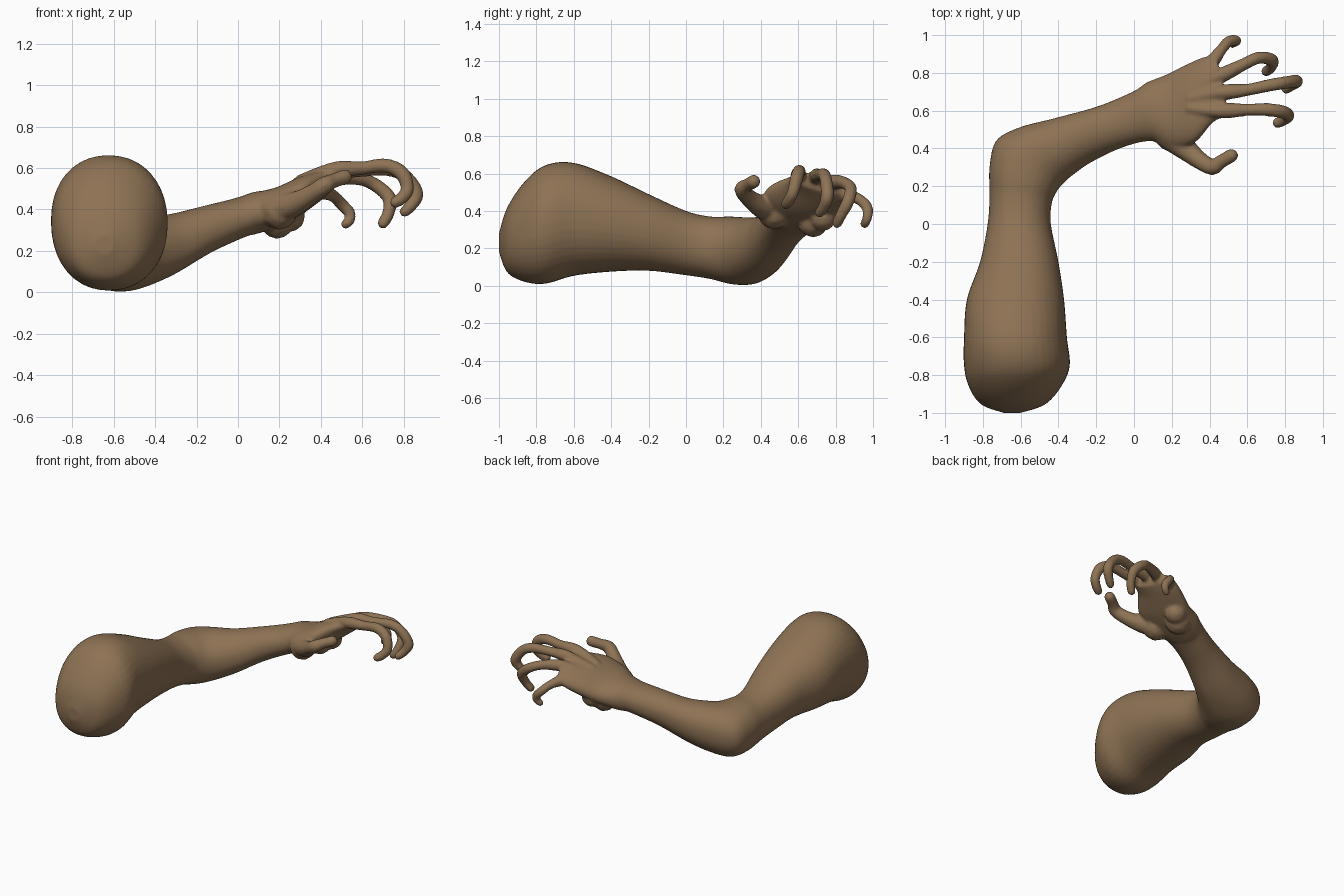
import bpy, bmesh, math
from mathutils import Vector

bm = bmesh.new()


def smooth_rows(rows, steps):
    """Catmull-Rom interpolation through rows of numbers."""
    out = []
    n = len(rows)
    for i in range(n - 1):
        p = [rows[max(0, min(n - 1, i + k))] for k in (-1, 0, 1, 2)]
        for s in range(steps):
            t = s / steps
            out.append([0.5 * (2 * b + (c - a) * t + (2 * a - 5 * b + 4 * c - d) * t * t
                               + (3 * b - a - 3 * c + d) * t ** 3)
                        for a, b, c, d in zip(*p)])
    return out + [list(rows[-1])]


def loft(rows, sides=40):
    """Each row: inner edge xyz, outer edge xyz, half thickness."""
    rings = []
    for r in smooth_rows(rows, 6):
        a, b, h = Vector(r[:3]), Vector(r[3:6]), r[6]
        mid, half = (a + b) / 2, (b - a) / 2
        d = half.normalized()
        up = (Vector((0, 0, 1)) - d * d.z).normalized()
        ring = []
        for k in range(sides):
            t = 2 * math.pi * k / sides
            c, s = math.cos(t), math.sin(t)
            c = math.copysign(abs(c) ** 0.93, c)
            s = math.copysign(abs(s) ** 0.93, s)
            ring.append(bm.verts.new(mid + half * c + up * h * s))
        rings.append(ring)
    for p, q in zip(rings, rings[1:]):
        for k in range(sides):
            j = (k + 1) % sides
            bm.faces.new((p[k], p[j], q[j], q[k]))
    bm.faces.new(rings[0][::-1])
    bm.faces.new(rings[-1])


def ball(p, r):
    res = bmesh.ops.create_icosphere(bm, subdivisions=2, radius=r)
    bmesh.ops.translate(bm, verts=res["verts"], vec=p)


def digit(rows, steps=9):
    """Chain of balls through x, y, z, radius."""
    for r in smooth_rows(rows, steps):
        ball(r[:3], r[3])


# Upper arm, elbow and forearm
loft([
    (-.60, -1.0, .23, -.69, -1.0, .23, .05),
    (-.47, -.955, .245, -.81, -.955, .245, .175),
    (-.385, -.86, .29, -.875, -.86, .29, .27),
    (-.34, -.75, .328, -.90, -.75, .328, .317),
    (-.355, -.60, .355, -.90, -.60, .355, .302),
    (-.37, -.40, .33, -.885, -.40, .33, .255),
    (-.40, -.20, .285, -.815, -.20, .285, .205),
    (-.44, 0, .228, -.775, 0, .228, .172),
    (-.435, .11, .203, -.765, .15, .203, .167),
    (-.41, .17, .19, -.765, .30, .19, .18),
    (-.37, .22, .19, -.73, .44, .18, .18),
    (-.31, .27, .205, -.61, .51, .195, .168),
    (-.23, .325, .24, -.42, .56, .225, .145),
    (-.10, .39, .31, -.20, .62, .295, .118),
    (.02, .43, .355, -.04, .685, .35, .103),
    (.10, .44, .39, .04, .725, .375, .10),
    (.14, .44, .41, .09, .745, .39, .09),
])
# Palm
loft([
    (.04, .46, .365, .00, .69, .355, .09),
    (.10, .44, .39, .06, .745, .37, .10),
    (.20, .40, .435, .17, .79, .385, .095),
    (.32, .43, .50, .28, .845, .43, .09),
    (.42, .54, .56, .38, .885, .47, .065),
    (.49, .565, .585, .44, .875, .51, .04),
])
# Heel of the palm
ball((.19, .68, .342), .085)
ball((.25, .73, .365), .075)
ball((.20, .47, .39), .09)

# Fingers with tendons on the back of the hand
digit([(.30, .61, .54, .03), (.42, .60, .582, .036), (.50, .60, .595, .042), (.60, .605, .60, .034),
       (.71, .605, .612, .036), (.79, .592, .575, .037), (.818, .572, .50, .033),
       (.79, .55, .455, .032), (.76, .535, .435, .029)])
digit([(.30, .665, .53, .03), (.42, .69, .57, .036), (.50, .70, .587, .042), (.60, .71, .59, .034),
       (.72, .735, .595, .035), (.80, .748, .565, .035), (.86, .756, .48, .036),
       (.835, .735, .42, .031), (.805, .715, .39, .028)])
digit([(.30, .72, .505, .03), (.40, .76, .54, .036), (.48, .795, .555, .041), (.58, .845, .55, .034),
       (.66, .88, .52, .034), (.73, .868, .455, .035), (.725, .83, .38, .031), (.70, .808, .335, .029)])
digit([(.30, .78, .46, .03), (.40, .845, .485, .04), (.46, .92, .465, .031),
       (.50, .965, .425, .031), (.538, .972, .385, .029), (.54, .965, .35, .026), (.52, .955, .33, .025)])
# Thumb
digit([(.18, .47, .40, .075), (.27, .40, .425, .062), (.35, .335, .47, .048),
       (.415, .302, .515, .044), (.46, .33, .538, .037), (.515, .362, .557, .038)])

mesh = bpy.data.meshes.new("arm_with_hand")
bmesh.ops.recalc_face_normals(bm, faces=bm.faces)
bm.to_mesh(mesh)
bm.free()
arm = bpy.data.objects.new("arm_with_hand", mesh)
bpy.context.collection.objects.link(arm)

# Fuse all parts into one smooth skin
remesh = arm.modifiers.new("fuse", "REMESH")
remesh.mode = "VOXEL"
remesh.voxel_size = 0.01
remesh.use_smooth_shade = True
relax = arm.modifiers.new("relax", "SMOOTH")
relax.factor = 0.5
relax.iterations = 6

skin = bpy.data.materials.new("skin")
skin.diffuse_color = (.27, .17, .09, 1)
mesh.materials.append(skin)
